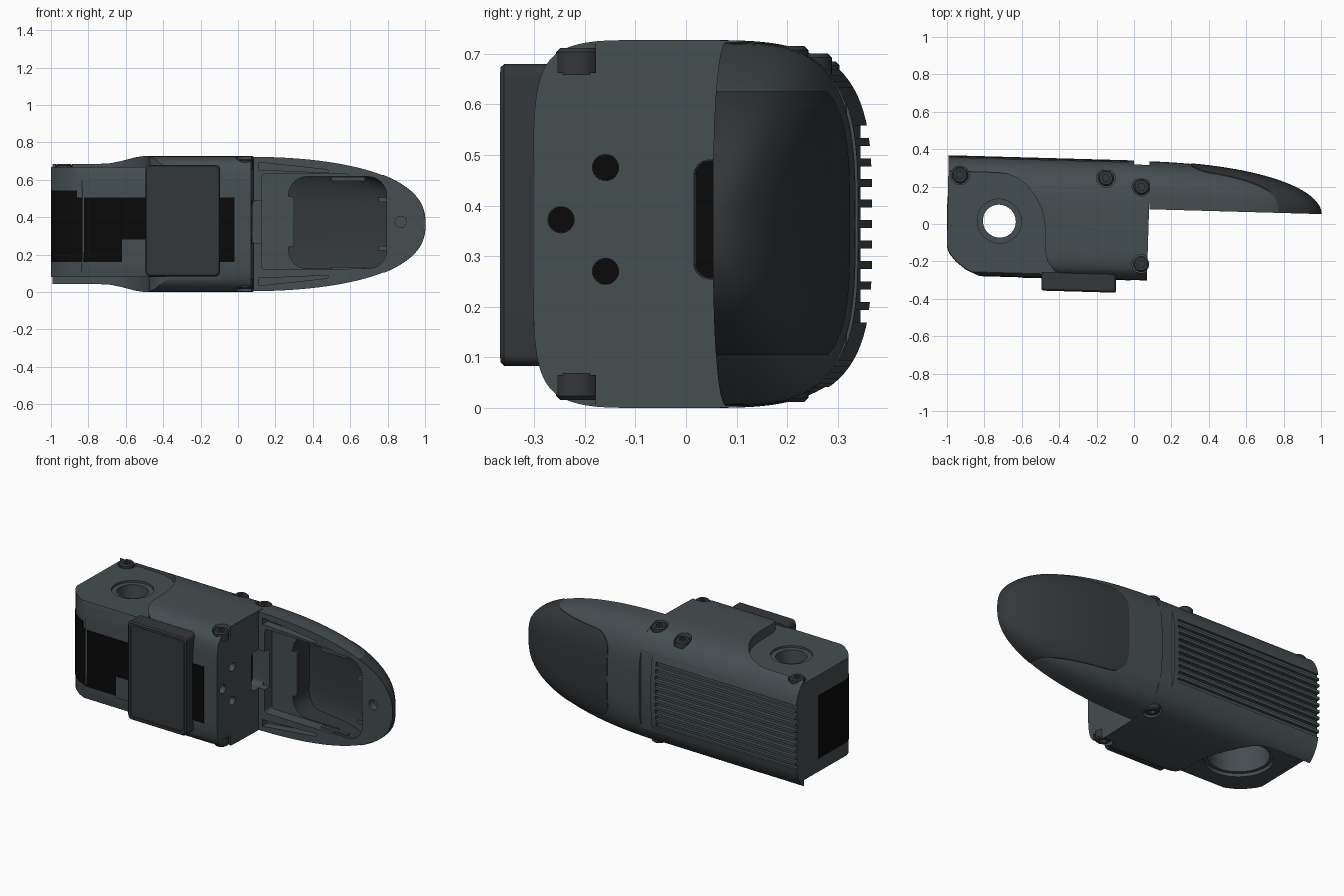
import bpy, bmesh, math

if "Cube" in bpy.data.objects:
    bpy.data.objects.remove(bpy.data.objects["Cube"])

ZC = 0.3635          # mid height, the model is mirrored about it
SHEAR = 0.028        # slight slope of the whole housing seen from the top


def material(name, rgb):
    m = bpy.data.materials.new(name)
    m.diffuse_color = (*rgb, 1)
    m.use_nodes = True
    m.node_tree.nodes["Principled BSDF"].inputs["Base Color"].default_value = m.diffuse_color
    return m


GREY = material("slate_grey", (0.06, 0.076, 0.082))
DARK = material("dark_grey", (0.034, 0.038, 0.042))
BLACK = material("black", (0.003, 0.003, 0.003))


def loft(name, rings, mat=GREY):
    bm = bmesh.new()
    rows = [[bm.verts.new(p) for p in ring] for ring in rings]
    n = len(rows[0])
    for a, b in zip(rows, rows[1:]):
        for i in range(n):
            bm.faces.new((a[i], a[(i + 1) % n], b[(i + 1) % n], b[i]))
    bm.faces.new(rows[0])
    bm.faces.new(rows[-1])
    bmesh.ops.recalc_face_normals(bm, faces=bm.faces)
    me = bpy.data.meshes.new(name)
    bm.to_mesh(me)
    bm.free()
    me.materials.append(mat)
    ob = bpy.data.objects.new(name, me)
    bpy.context.collection.objects.link(ob)
    return ob


def prism(name, pts, axis, lo, hi, mat=GREY):
    def place(p, d):
        return {"x": (d, p[0], p[1]), "y": (p[0], d, p[1]), "z": (p[0], p[1], d)}[axis]
    return loft(name, [[place(p, d) for p in pts] for d in (lo, hi)], mat)


def rrect(x0, x1, y0, y1, r, seg=8):
    pts = []
    for k, (cx, cy) in enumerate(((x1 - r, y1 - r), (x0 + r, y1 - r), (x0 + r, y0 + r), (x1 - r, y0 + r))):
        for i in range(seg + 1):
            a = math.pi / 2 * (k + i / seg)
            pts.append((cx + r * math.cos(a), cy + r * math.sin(a)))
    return pts


def circle(cx, cy, r, n=40):
    return [(cx + r * math.cos(2 * math.pi * i / n), cy + r * math.sin(2 * math.pi * i / n)) for i in range(n)]


def box(name, x0, x1, y0, y1, z0, z1, mat=GREY):
    return prism(name, [(x0, y0), (x1, y0), (x1, y1), (x0, y1)], "z", z0, z1, mat)


def boolean(ob, tool, op="DIFFERENCE", keep_colour=False):
    m = ob.modifiers.new("b", "BOOLEAN")
    m.operation, m.object, m.solver = op, tool, "EXACT"
    if keep_colour:
        m.material_mode = "TRANSFER"
    bpy.context.view_layer.objects.active = ob
    bpy.ops.object.modifier_apply(modifier="b")
    bpy.data.objects.remove(tool, do_unlink=True)


def power(v, n):
    return math.copysign(abs(v) ** (2 / n), v)


# main body: squarish section crossed with its plan outline
section = []
for i in range(96):
    a = 2 * math.pi * (i + 0.5) / 96
    c, s = math.cos(a), math.sin(a)
    n, reach = (3.6, 0.34) if c > 0 else (6, 0.3)
    section.append((reach * power(c, n), ZC + ZC * power(s, n)))
plan = [(-0.99, 0.4), (0.0, 0.4), (0.0, 0.318), (0.088, 0.318), (0.068, -0.32), (-0.81, -0.32),
        (-0.84, -0.292), (-0.9, -0.265), (-0.95, -0.225), (-0.985, -0.185), (-1, -0.148)]
body = prism("body", section, "x", -1.05, 0.2)
boolean(body, prism("cut", plan, "z", -0.1, 0.9), "INTERSECT")

# lowered end of the body with a curved ledge, top and bottom
ledge = [(-1.1, .255), (-.74, .255), (-.68, .25), (-.62, .228), (-.57, .19), (-.525, .13), (-.495, .07),
         (-.48, .01), (-.475, -.05), (-.475, -.16), (-.462, -.215), (-.425, -.262), (-.36, -.29),
         (-.36, -.5), (-1.1, -.5)]
boolean(body, prism("cut", ledge, "z", 0.667, 0.9))
boolean(body, prism("cut", ledge, "z", 0.08, -0.1))

# through hole: small countersink above, wide stepped bore below
for r, lo, hi in ((0.088, -0.1, 0.9), (0.118, 0.655, 0.9), (0.185, -0.1, 0.1), (0.165, -0.1, 0.4)):
    boolean(body, prism("cut", circle(-0.72, -0.005, r, 56), "z", lo, hi))

# cooling grooves along the back
for i in range(10):
    z = ZC + (i - 4.5) * 0.0405
    boolean(body, box("cut", -1.1, -0.03, 0.317, 0.5, z - 0.012, z + 0.012))

# holes and slot in the end face, with dark floors
for i, (y, z) in enumerate(((-0.157, 0.475), (-0.245, 0.372), (-0.157, 0.27))):
    boolean(body, prism("cut", circle(y, z, 0.026, 24), "x", 0.03, 0.2))
    prism("end_hole_floor_%d" % i, circle(y, z, 0.0255, 24), "x", 0.025, 0.035, BLACK)
boolean(body, prism("cut", rrect(0.018, 0.13, 0.255, 0.49, 0.03), "x", 0.0, 0.2))
prism("slot_floor", rrect(0.019, 0.129, 0.256, 0.489, 0.03), "x", -0.01, 0.008, BLACK)

# screws: four on top, two below
for k, (x, y, top, depth, sides) in enumerate(((-0.93, 0.234, 0.685, 0.03, (1,)), (-0.15, 0.241, 0.7, 0.04, (1,)),
                                               (0.04, 0.2, 0.715, 0.03, (1, -1)),
                                               (0.038, -0.213, 0.711, 0.048, (1, -1)))):
    for f in sides:
        def z(v):
            return ZC + f * (v - ZC)
        boolean(body, prism("cut", circle(x, y, 0.05, 32), "z", z(top - depth), z(0.9)))
        screw = loft("screw_%s_%d" % ("top" if f > 0 else "bottom", k),
                     [[(*p, z(h)) for p in circle(x, y, r, 32)] for r, h in
                      ((0.043, top - depth - 0.005), (0.043, top - 0.008), (0.035, top))], DARK)
        boolean(screw, prism("cut", circle(x, y, 0.02, 6), "z", z(top - 0.02), z(0.9)))

# black wrap-around panel on the end and front
band = [(-0.99, 0.12), (-0.998, 0.12), (-1.001, -0.15), (-0.987, -0.187), (-0.952, -0.228), (-0.902, -0.268),
        (-0.84, -0.296), (-0.815, -0.302), (-0.02, -0.302), (-0.02, -0.28), (-0.81, -0.28), (-0.89, -0.25),
        (-0.94, -0.21), (-0.975, -0.17), (-0.985, -0.14)]
prism("black_panel", band, "z", 0.16, 0.505, BLACK)
upper = band[:6] + [(-0.86, -0.287), (-0.86, -0.262)] + band[11:]
prism("black_panel_upper", upper, "z", 0.5, 0.543, BLACK)
box("front_step_block", -0.62, -0.48, -0.304, -0.28, 0.15, 0.28)

# raised front display box with a sunken face
display = loft("display_box", [[(x, y, z) for x, z in rrect(-0.495 + d, -0.095 - d, 0.083 + d, 0.68 - d, 0.025)]
               for d, y in ((0, -0.27), (0, -0.362), (0.007, -0.37))], DARK)
boolean(display, prism("cut", rrect(-0.475, -0.115, 0.105, 0.658, 0.02), "y", -0.362, -0.5))


# nose: tapering shell closed at the tip, flat rim facing the front
def nose_loft(name, off=0.0, ext=0.0, start=0.082, mat=GREY):
    rings = []
    u0 = math.asin(start)
    for k in range(37):
        t = math.sin(u0 + (math.pi / 2 - 0.012 - u0) * k / 36)
        f = 1 - t ** 2.35
        h, w = 0.257 * f ** 0.5 + off, 0.36 * f ** 0.41 + off
        h, w = max(h, 0.002), max(w, 0.002)
        x = t + off * (k / 36) ** 4
        ring = []
        for i in range(49):
            a = -math.pi / 2 + math.pi * i / 48
            ring.append((x, 0.081 + h * power(max(math.cos(a), 0), 3.2), ZC + w * power(math.sin(a), 3.2)))
        if ext:
            ring += [(x, 0.081 - ext, ZC + w), (x, 0.081 - ext, ZC - w)]
        rings.append(ring)
    return loft(name, rings, mat)


nose = nose_loft("nose")

# hollow inside of the nose: shallow recess, deep pocket, side slots, tip hole
boolean(nose, prism("cut", rrect(0.125, 0.6, 0.12, 0.63, 0.02), "y", 0.0, 0.15))
pocket = nose_loft("pocket", -0.022, 0.06, 0.2, DARK)
boolean(pocket, prism("cut", rrect(0.27, 0.795, 0.125, 0.617, 0.1), "y", 0.0, 0.4, DARK), "INTERSECT")
boolean(nose, pocket, keep_colour=True)
boolean(nose, box("cut", 0.05, 0.14, 0.0, 0.13, 0.26, 0.49))
boolean(nose, prism("cut", circle(0.87, 0.375, 0.03, 24), "y", 0.0, 0.13))
for f, side in ((1, "upper"), (-1, "lower")):
    pts = [(0.11, 0.29), (0.48, 0.275), (0.48, 0.29), (0.11, 0.33)]
    boolean(nose, prism("cut", [(x, ZC + f * z) for x, z in pts], "y", 0.0, 0.13))
    # small clips inside the pocket
    box("pocket_end_clip_" + side, 0.75, 0.8, 0.1, 0.125, ZC + f * 0.13 - 0.012, ZC + f * 0.13 + 0.012)
    box("pocket_side_clip_" + side, 0.5, 0.68, 0.1, 0.12, ZC + f * 0.24 - 0.01, ZC + f * 0.24 + 0.01)
prism("recess_tab", rrect(0.245, 0.3, 0.24, 0.51, 0.015), "y", 0.145, 0.16)

# dark grip pad over the back and tip of the nose
pad = nose_loft("grip_pad", 0.003, mat=DARK)
boolean(pad, prism("cut", rrect(0.305, 1.3, 0.105, 0.625, 0.1), "y", 0.0, 0.5, DARK), "INTERSECT")
boolean(pad, nose_loft("cut", -0.006, 0.05, mat=DARK))

# slope everything slightly and smooth the curved faces
for ob in list(bpy.context.scene.objects):
    for v in ob.data.vertices:
        v.co.y -= SHEAR * v.co.x
    ob.select_set(True)
bpy.context.view_layer.objects.active = body
bpy.ops.object.shade_smooth_by_angle(angle=math.radians(30))
